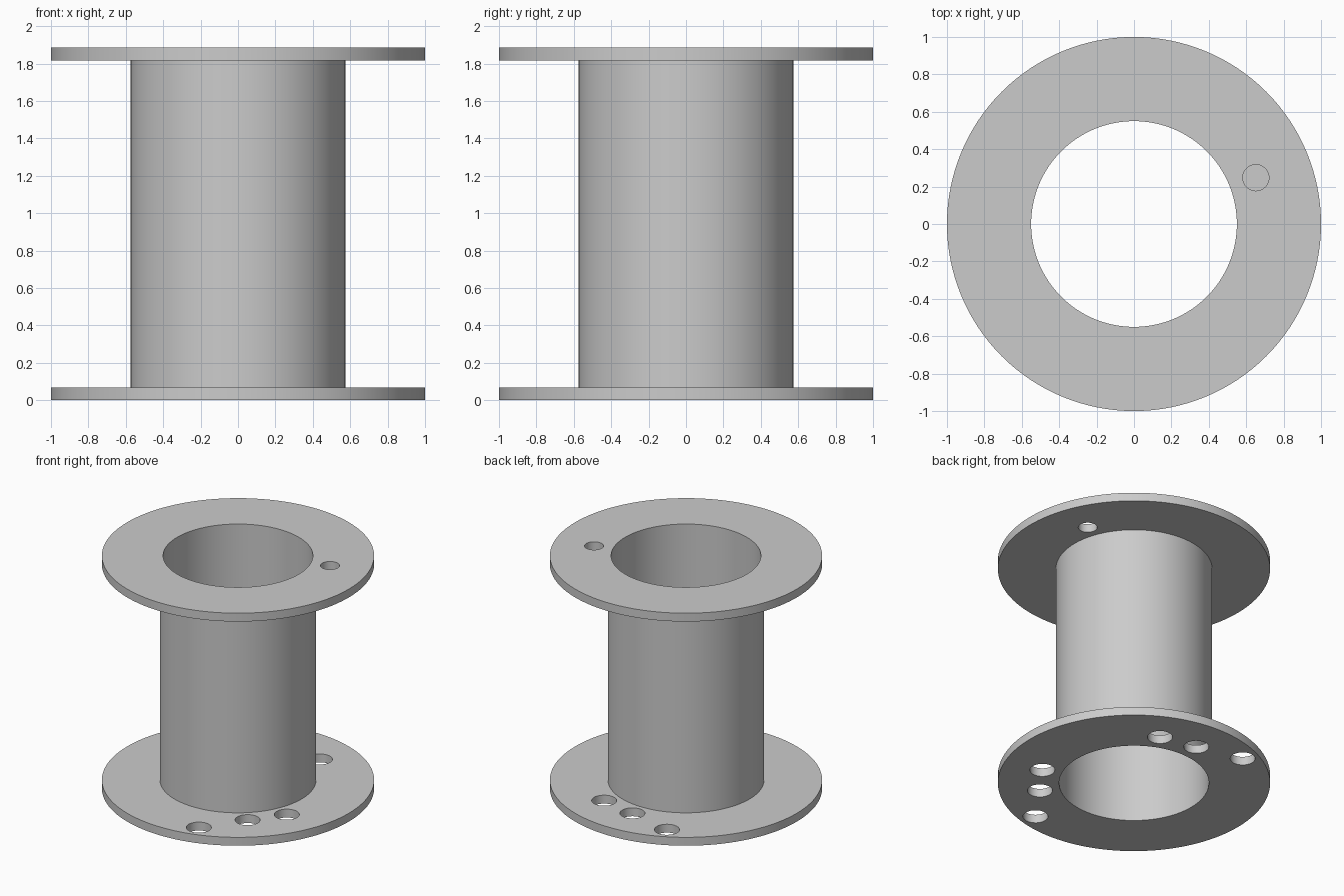
import bpy
import bmesh
from math import cos, sin, radians, tau
from mathutils import Vector

cube = bpy.data.objects.get("Cube")
if cube:
    bpy.data.objects.remove(cube)

FLANGE_RADIUS, HUB_RADIUS, BORE_RADIUS = 1.0, 0.574, 0.55
THICKNESS, HEIGHT = 0.068, 1.885
HOLE_AXIS = 20.8  # direction about which all holes are arranged, degrees

grey = bpy.data.materials.new("plain grey")
grey.use_nodes = True
grey.diffuse_color = (0.6, 0.6, 0.6, 1)
grey.node_tree.nodes["Principled BSDF"].inputs["Base Color"].default_value = (0.6, 0.6, 0.6, 1)


def polar(radius, degrees):
    return Vector((radius * cos(radians(degrees)), radius * sin(radians(degrees)), 0))


def add_circle(bm, radius, sides, centre=Vector()):
    verts = [bm.verts.new(centre + Vector((radius * cos(tau * i / sides),
                                           radius * sin(tau * i / sides), 0)))
             for i in range(sides)]
    return [bm.edges.new((verts[i - 1], verts[i])) for i in range(sides)]


def pierced_disc(name, radius, bottom, height, holes=()):
    """Extrude a ring around the bore, with round holes (centre, radius) left open."""
    bm = bmesh.new()
    edges = add_circle(bm, radius, 128) + add_circle(bm, BORE_RADIUS, 128)
    for centre, hole_radius in holes:
        edges += add_circle(bm, hole_radius, 48, centre)
    bmesh.ops.triangle_fill(bm, edges=edges, use_beauty=True, normal=(0, 0, 1))
    grown = bmesh.ops.extrude_face_region(bm, geom=bm.faces[:], use_keep_orig=True)
    top = [v for v in grown["geom"] if isinstance(v, bmesh.types.BMVert)]
    bmesh.ops.translate(bm, verts=top, vec=(0, 0, height))
    bmesh.ops.recalc_face_normals(bm, faces=bm.faces[:])

    mesh = bpy.data.meshes.new(name)
    bm.to_mesh(mesh)
    bm.free()
    mesh.materials.append(grey)
    obj = bpy.data.objects.new(name, mesh)
    obj.location.z = bottom
    bpy.context.collection.objects.link(obj)
    bpy.ops.object.select_all(action='DESELECT')
    obj.select_set(True)
    bpy.context.view_layer.objects.active = obj
    bpy.ops.object.shade_smooth_by_angle(angle=radians(30))
    return obj


# Lower flange with two mirrored groups of three holes
lower_holes = [(polar(distance, HOLE_AXIS + side * turn), 0.092)
               for side in (-1, 1)
               for turn, distance in ((45, 0.7), (70, 0.7), (95, 0.875))]
pierced_disc("lower_flange", FLANGE_RADIUS, 0, THICKNESS, lower_holes)

# Hollow hub between the flanges
pierced_disc("hub_tube", HUB_RADIUS, THICKNESS, HEIGHT - 2 * THICKNESS)

# Upper flange with one small hole
pierced_disc("upper_flange", FLANGE_RADIUS, HEIGHT - THICKNESS, THICKNESS,
             [(polar(0.697, HOLE_AXIS), 0.07)])
